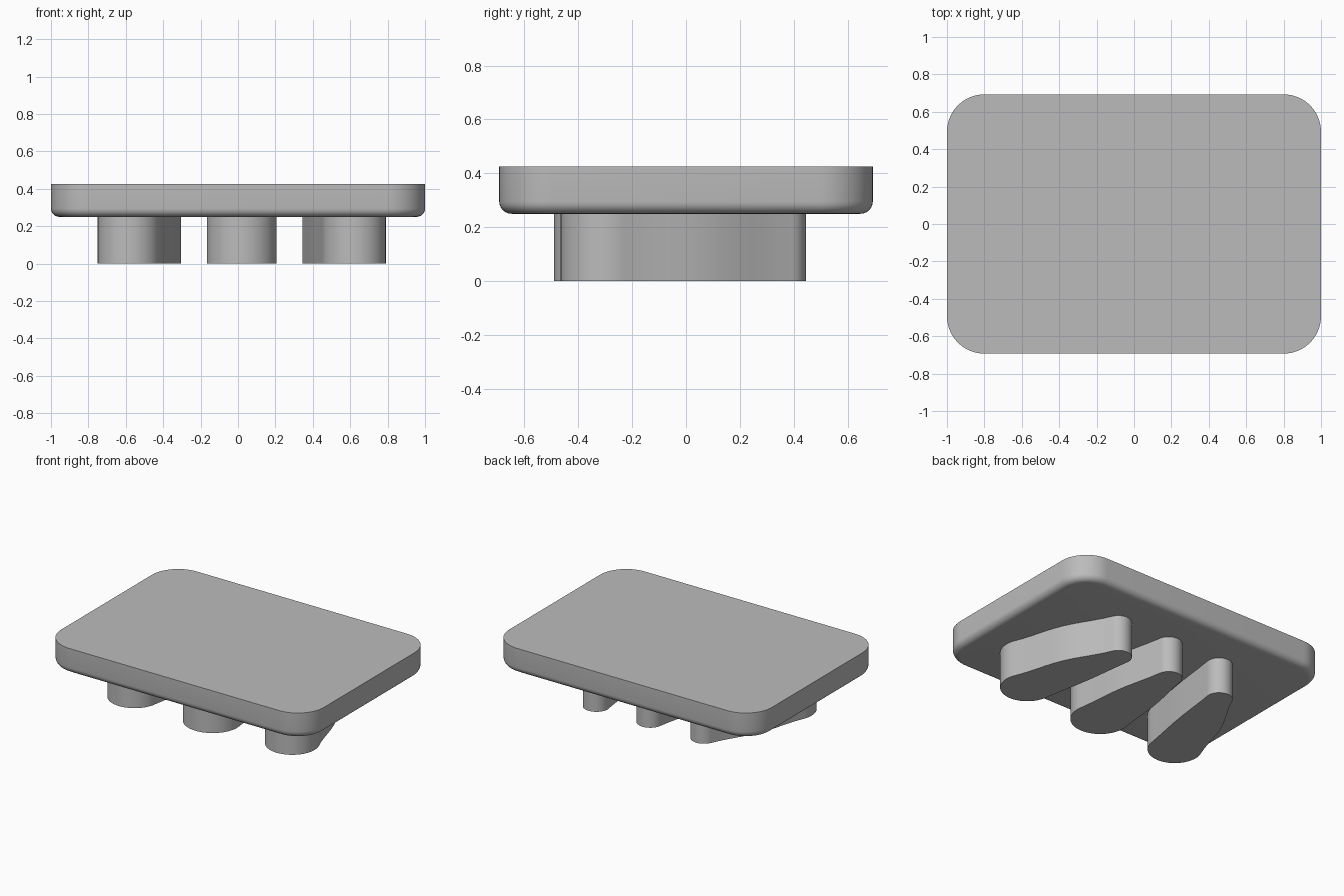
import bpy, bmesh, math
from mathutils import Vector

cube = bpy.data.objects.get("Cube")
if cube:
    bpy.data.objects.remove(cube, do_unlink=True)

grey = bpy.data.materials.new("plain_grey")
grey.use_nodes = True
grey.diffuse_color = (0.5, 0.5, 0.5, 1)
grey.node_tree.nodes["Principled BSDF"].inputs["Base Color"].default_value = (0.5, 0.5, 0.5, 1)


def finish(name, bm):
    bmesh.ops.recalc_face_normals(bm, faces=bm.faces)
    mesh = bpy.data.meshes.new(name)
    bm.to_mesh(mesh)
    bm.free()
    mesh.materials.append(grey)
    obj = bpy.data.objects.new(name, mesh)
    bpy.context.collection.objects.link(obj)
    bpy.ops.object.select_all(action='DESELECT')
    obj.select_set(True)
    bpy.context.view_layer.objects.active = obj
    bpy.ops.object.shade_smooth_by_angle(angle=math.radians(35))
    return obj


# Rounded slab with a crisp top edge and a filleted bottom edge
BOTTOM, TOP = 0.25, 0.425
bm = bmesh.new()
bmesh.ops.create_cube(bm, size=1)
for v in bm.verts:
    v.co = (v.co.x * 2, v.co.y * 1.386, TOP if v.co.z > 0 else BOTTOM)
uprights = [e for e in bm.edges if abs(e.verts[0].co.z - e.verts[1].co.z) > 0.1]
bmesh.ops.bevel(bm, geom=uprights, offset=0.2, segments=14, profile=0.5, affect='EDGES')
rim = [e for e in bm.edges if all(v.co.z < BOTTOM + 0.01 for v in e.verts)]
bmesh.ops.bevel(bm, geom=rim, offset=0.045, segments=6, profile=0.5, affect='EDGES')
finish("slab", bm)


def arc(centre, radius, start, end, steps=20):
    return [centre + radius * Vector((math.cos(a), math.sin(a)))
            for a in (start + (end - start) * i / steps for i in range(steps + 1))]


def bowed(a, b, bulge, steps=12):
    """Points strictly between a and b, bowed outwards to the right of a->b."""
    d = (b - a).normalized()
    out = Vector((d.y, -d.x))
    return [a.lerp(b, i / steps) + out * bulge * math.sin(math.pi * i / steps) ** 2
            for i in range(1, steps)]


# Egg-shaped foot: wide round front, narrow round back
def foot(name, front, r_front, back, r_back, bulge_right, bulge_left):
    front, back = Vector(front), Vector(back)
    axis = back - front
    heading = math.atan2(axis.y, axis.x)
    spread = math.acos((r_front - r_back) / axis.length)
    nose = arc(front, r_front, heading + spread, heading - spread + math.tau, 32)
    tail = arc(back, r_back, heading - spread, heading + spread)
    outline = (nose + bowed(nose[-1], tail[0], bulge_right)
               + tail + bowed(tail[-1], nose[0], bulge_left))
    bm = bmesh.new()
    base = bm.faces.new([bm.verts.new((p.x, p.y, 0)) for p in outline])
    top = bmesh.ops.extrude_face_region(bm, geom=[base])["geom"]
    bmesh.ops.translate(bm, vec=(0, 0, BOTTOM + 0.01),
                        verts=[g for g in top if isinstance(g, bmesh.types.BMVert)])
    finish(name, bm)


# Middle foot, and outer feet leaning inwards towards the back
MID = 0.02
foot("middle_foot", (MID, -0.303), 0.187, (MID, 0.36), 0.085, 0.015, 0.015)
for name, side in (("left_foot", 1), ("right_foot", -1)):
    bulges = (0.03, 0.008) if side > 0 else (0.008, 0.03)
    foot(name, (MID + side * 0.6, -0.295), 0.17, (MID + side * 0.41, 0.36), 0.085, *bulges)
